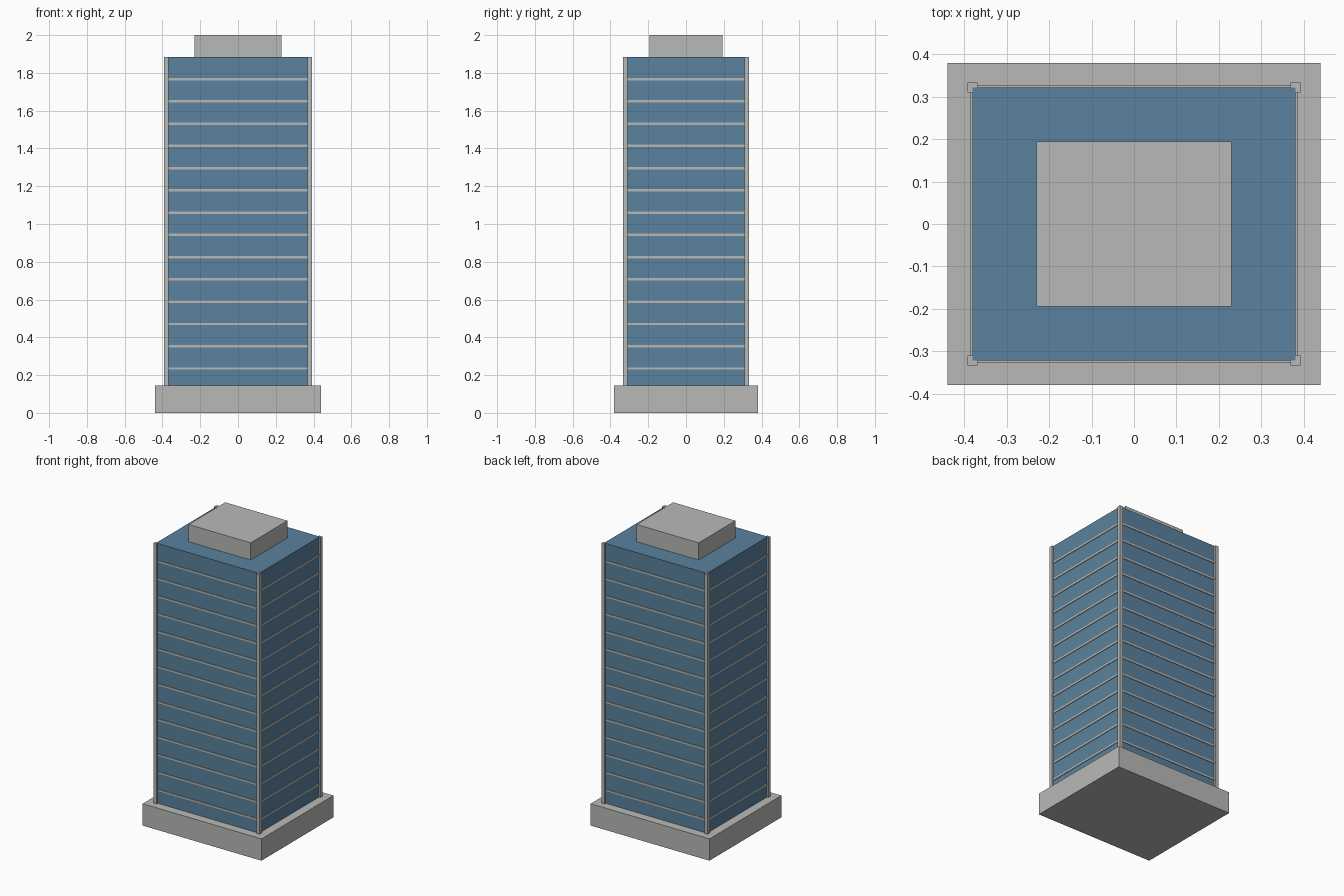
import bpy

cube = bpy.data.objects.get("Cube")
if cube:
    bpy.data.objects.remove(cube, do_unlink=True)


def make_material(name, rgb):
    mat = bpy.data.materials.new(name)
    mat.use_nodes = True
    colour = (*rgb, 1.0)
    mat.diffuse_color = colour
    mat.node_tree.nodes["Principled BSDF"].inputs["Base Color"].default_value = colour
    return mat


concrete = make_material("concrete_grey", (0.485, 0.485, 0.47))
glass = make_material("glass_blue", (0.102, 0.223, 0.337))


def box(name, half_x, half_y, bottom, top, mat, x=0, y=0):
    """Add a box given by its half widths and its bottom and top heights."""
    bpy.ops.mesh.primitive_cube_add(size=2, location=(x, y, (bottom + top) / 2))
    obj = bpy.context.object
    obj.name = name
    obj.scale = (half_x, half_y, (top - bottom) / 2)
    bpy.ops.object.transform_apply(location=False, rotation=False, scale=True)
    obj.data.materials.append(mat)
    return obj


STOREY = 0.1178
STOREYS = 16
ROOF = STOREY * STOREYS
TOWER_X, TOWER_Y = 0.381, 0.322
BASE_TOP = 0.146

# Base, glass tower and rooftop plant room
box("base_plinth", 0.44, 0.38, 0, BASE_TOP, concrete)
box("glass_tower", TOWER_X, TOWER_Y, 0.1, ROOF, glass)
box("rooftop_plant_room", 0.23, 0.194, ROOF, 2, concrete)

# Floor slabs showing as thin bands around the tower
for floor in range(2, STOREYS):
    z = floor * STOREY
    box(f"floor_band_{floor}", TOWER_X + 0.004, TOWER_Y + 0.004,
        z - 0.006, z + 0.006, concrete)

# Corner columns, just below the roof surface
for side, sx in (("left", 1), ("right", -1)):
    for end, sy in (("front", -1), ("back", 1)):
        box(f"corner_column_{end}_{side}", 0.012, 0.012, 0.1, ROOF - 0.001,
            concrete, sx * TOWER_X, sy * TOWER_Y)
